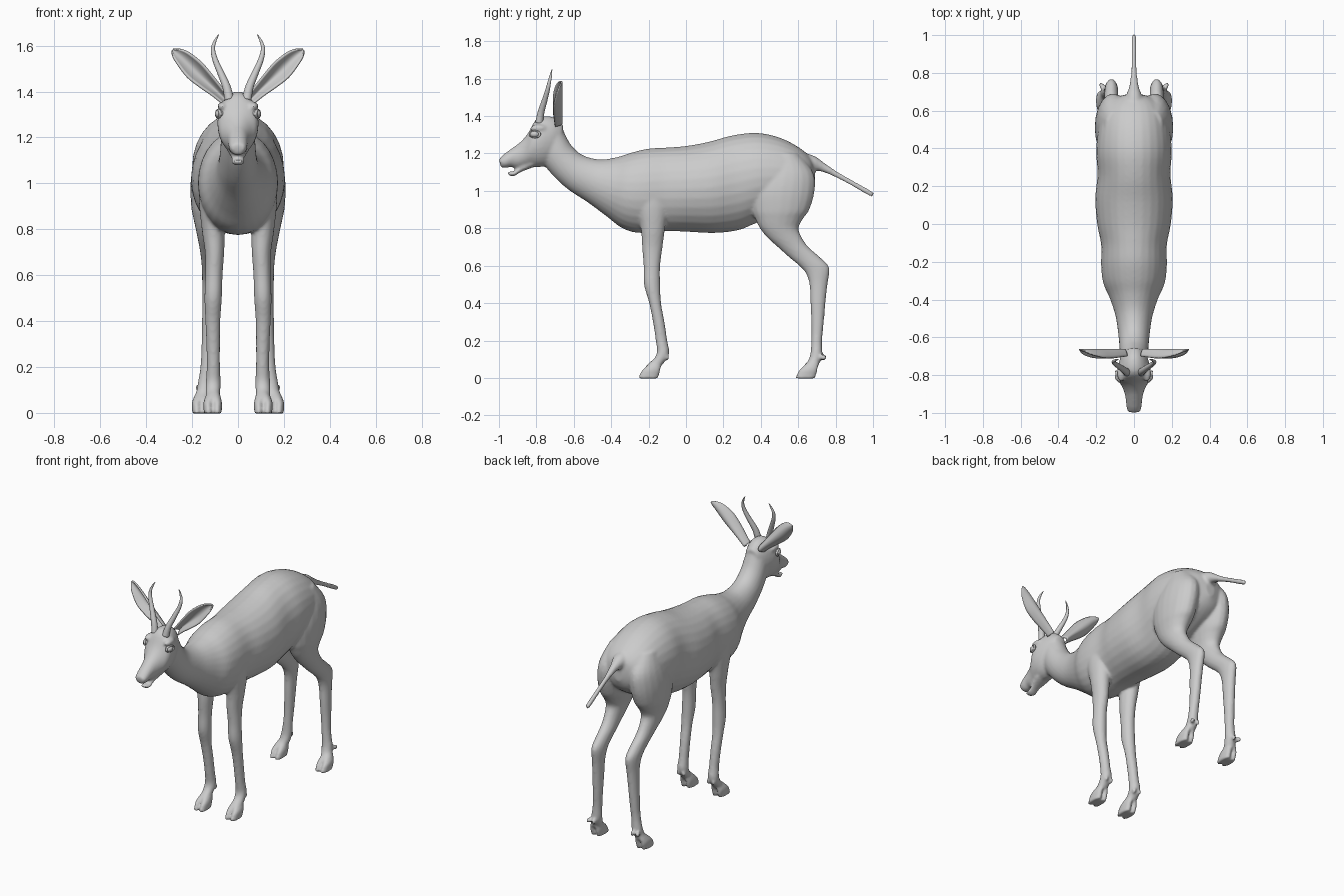
import bpy, bmesh, math
from mathutils import Vector, Matrix


def spline(rows, sub=4):
    """Catmull-Rom interpolation of rows of numbers."""
    out = []
    n = len(rows)
    for i in range(n - 1):
        p0, p1, p2, p3 = (rows[max(i - 1, 0)], rows[i], rows[i + 1], rows[min(i + 2, n - 1)])
        for k in range(sub):
            t = k / sub
            out.append([0.5 * (2 * b + (c - a) * t + (2 * a - 5 * b + 4 * c - d) * t * t
                               + (3 * b - a - 3 * c + d) * t ** 3)
                        for a, b, c, d in zip(p0, p1, p2, p3)])
    return out + [list(rows[-1])]


def skin(bm, rings):
    """Closed tube through rings of points."""
    vs = [[bm.verts.new(p) for p in r] for r in rings]
    n = len(vs[0])
    for a, b in zip(vs, vs[1:]):
        for i in range(n):
            bm.faces.new((a[i], a[(i + 1) % n], b[(i + 1) % n], b[i]))
    bm.faces.new(vs[0])
    bm.faces.new(vs[-1])


def loft(bm, rows, n=28):
    """Rows: top y, top z, bottom y, bottom z, half width."""
    rings = []
    for ty, tz, by, bz, w in spline(rows):
        top, bot = Vector((0, ty, tz)), Vector((0, by, bz))
        mid, h = (top + bot) / 2, (top - bot) / 2
        rings.append([mid + h * math.cos(a) + Vector((w * math.sin(a), 0, 0))
                      for a in (2 * math.pi * i / n for i in range(n))])
    skin(bm, rings)


def limb(bm, rows, side, n=20):
    """Rows: z, front y, back y, centre x, half width."""
    skin(bm, [[Vector((side * (x + w * math.cos(a)), (y0 + y1) / 2 + (y1 - y0) / 2 * math.sin(a), z))
               for a in (2 * math.pi * i / n for i in range(n))]
              for z, y0, y1, x, w in spline(rows)])


def tube(bm, rows, n=14):
    """Rows: x, y, z, radius."""
    pts = spline(rows, 6)
    rings = []
    for i, p in enumerate(pts):
        d = Vector(pts[min(i + 1, len(pts) - 1)][:3]) - Vector(pts[max(i - 1, 0)][:3])
        u = d.cross(Vector((0, 1, 0.3))).normalized()
        v = d.cross(u).normalized()
        rings.append([Vector(p[:3]) + p[3] * (u * math.cos(a) + v * math.sin(a))
                      for a in (2 * math.pi * k / n for k in range(n))])
    skin(bm, rings)


def ball(bm, loc, size):
    bmesh.ops.create_uvsphere(bm, u_segments=20, v_segments=12, radius=1,
                              matrix=Matrix.Translation(loc) @ Matrix.Diagonal((*size, 1)))


def finish(bm, name):
    bmesh.ops.recalc_face_normals(bm, faces=bm.faces)
    for f in bm.faces:
        f.smooth = True
    me = bpy.data.meshes.new(name)
    bm.to_mesh(me)
    bm.free()
    ob = bpy.data.objects.new(name, me)
    bpy.context.collection.objects.link(ob)
    return ob


bm = bmesh.new()
# torso and neck
loft(bm, [(.688, 1.13, .69, 1.03, .03), (.665, 1.18, .66, .97, .11), (.6, 1.235, .6, .92, .165),
          (.5, 1.285, .5, .87, .19), (.38, 1.31, .38, .83, .2), (.25, 1.297, .28, .79, .193),
          (.12, 1.262, .15, .775, .205), (0, 1.24, 0, .782, .195), (-.1, 1.232, -.12, .785, .174),
          (-.2, 1.226, -.25, .775, .174), (-.29, 1.205, -.34, .80, .162), (-.37, 1.18, -.42, .86, .127),
          (-.46, 1.168, -.52, .935, .097), (-.55, 1.19, -.62, 1.0, .083), (-.61, 1.24, -.69, 1.06, .077),
          (-.645, 1.3, -.74, 1.115, .074), (-.67, 1.36, -.78, 1.16, .07)])
# head and lower jaw
loft(bm, [(-.655, 1.35, -.69, 1.2, .05), (-.7, 1.39, -.735, 1.14, .075), (-.76, 1.4, -.79, 1.127, .089),
          (-.805, 1.378, -.84, 1.13, .085), (-.845, 1.308, -.875, 1.125, .063),
          (-.885, 1.262, -.905, 1.12, .05), (-.93, 1.228, -.935, 1.128, .043),
          (-.975, 1.195, -.965, 1.122, .04), (-1.0, 1.17, -.99, 1.125, .026)])
loft(bm, [(-.82, 1.17, -.82, 1.125, .05), (-.88, 1.135, -.885, 1.1, .032),
          (-.92, 1.106, -.92, 1.078, .029), (-.955, 1.105, -.95, 1.083, .022)])
# tail
tube(bm, [(0, .63, 1.15, .055), (0, .68, 1.145, .042), (0, .73, 1.127, .025), (0, .8, 1.09, .016),
          (0, .87, 1.052, .014), (0, .985, .987, .014), (0, 1.0, .979, .009)])

front = [(1.08, -.25, -.1, .09, .05), (.95, -.27, -.09, .112, .058), (.8, -.242, -.112, .108, .05),
         (.7, -.235, -.125, .102, .042), (.6, -.227, -.138, .105, .038), (.5, -.225, -.138, .108, .038),
         (.4, -.197, -.133, .11, .033), (.3, -.177, -.115, .108, .03), (.2, -.162, -.1, .107, .029),
         (.13, -.157, -.09, .108, .033), (.07, -.195, -.125, .11, .031)]
hind = [(1.2, .45, .6, .09, .06), (1.1, .38, .68, .105, .085), (1.0, .34, .688, .115, .092),
        (.9, .35, .66, .12, .084), (.85, .37, .625, .122, .073), (.8, .395, .602, .124, .06),
        (.75, .435, .62, .124, .05), (.7, .49, .655, .122, .043), (.65, .545, .712, .12, .039),
        (.6, .605, .762, .12, .037), (.56, .64, .767, .12, .036), (.5, .66, .757, .122, .033),
        (.4, .665, .746, .126, .031), (.3, .67, .737, .13, .029), (.2, .67, .728, .136, .028),
        (.12, .663, .728, .144, .033), (.07, .64, .71, .152, .031)]
for s in (-1, 1):
    # legs with split hooves and dewclaws
    limb(bm, front, s)
    limb(bm, hind, s)
    for x, y in ((.11, -.25), (.16, .59)):
        for dx in (-.019, .019):
            limb(bm, [(.1, y + .075, y + .125, x - .004, .022), (.05, y + .022, y + .115, x + dx, .021),
                      (.02, y + .002, y + .108, x + dx, .021), (-.003, y - .006, y + .1, x + dx, .021)], s)
            ball(bm, (s * (x + dx - .004), y + .145, .11), (.011, .016, .018))
    # brow ridge and nostril wing
    ball(bm, (s * .068, -.79, 1.335), (.022, .045, .02))
    ball(bm, (s * .02, -.982, 1.16), (.016, .016, .018))
body = finish(bm, "body")
m = body.modifiers.new("fuse", 'REMESH')
m.mode = 'VOXEL'
m.voxel_size = .0085
m.use_smooth_shade = True
m = body.modifiers.new("soften", 'SMOOTH')
m.factor = .5
m.iterations = 5

for s, label in ((-1, "left"), (1, "right")):
    # horn
    bm = bmesh.new()
    tube(bm, [(s * .038, -.785, 1.365, .021), (s * .05, -.775, 1.42, .018), (s * .075, -.757, 1.48, .015),
              (s * .1, -.74, 1.54, .012), (s * .109, -.73, 1.585, .009), (s * .1, -.722, 1.62, .006),
              (s * .084, -.717, 1.648, .002)])
    finish(bm, "horn_" + label)

    # cupped ear
    bm = bmesh.new()
    rows = spline([(.05, 1.36, .02, .035), (.09, 1.4, .026, .04), (.14, 1.447, .036, .045),
                   (.19, 1.495, .043, .042), (.24, 1.545, .034, .028), (.27, 1.57, .02, .012),
                   (.286, 1.582, .003, .001)])
    grid = []
    for x, z, w, cup in rows:
        grid.append([bm.verts.new((s * (x - .68 * w * k), -.665 - cup * k * k, z + .73 * w * k))
                     for k in (i / 6 - 1 for i in range(13))])
    for a, b in zip(grid, grid[1:]):
        for i in range(12):
            bm.faces.new((a[i], a[i + 1], b[i + 1], b[i]))
    ear = finish(bm, "ear_" + label)
    m = ear.modifiers.new("thickness", 'SOLIDIFY')
    m.thickness = .009
    m.offset = 0

    # eyeball
    bm = bmesh.new()
    ball(bm, (s * .08, -.808, 1.303), (.021, .026, .019))
    finish(bm, "eye_" + label)

    # eyelid rim
    bpy.ops.mesh.primitive_torus_add(major_segments=32, minor_segments=10, major_radius=.025,
                                     minor_radius=.006, location=(s * .086, -.808, 1.303),
                                     rotation=(0, math.pi / 2, -s * .3))
    lid = bpy.context.object
    lid.name = "eyelid_" + label
    lid.scale = (.7, 1.1, 1)
    bpy.ops.object.shade_smooth()
